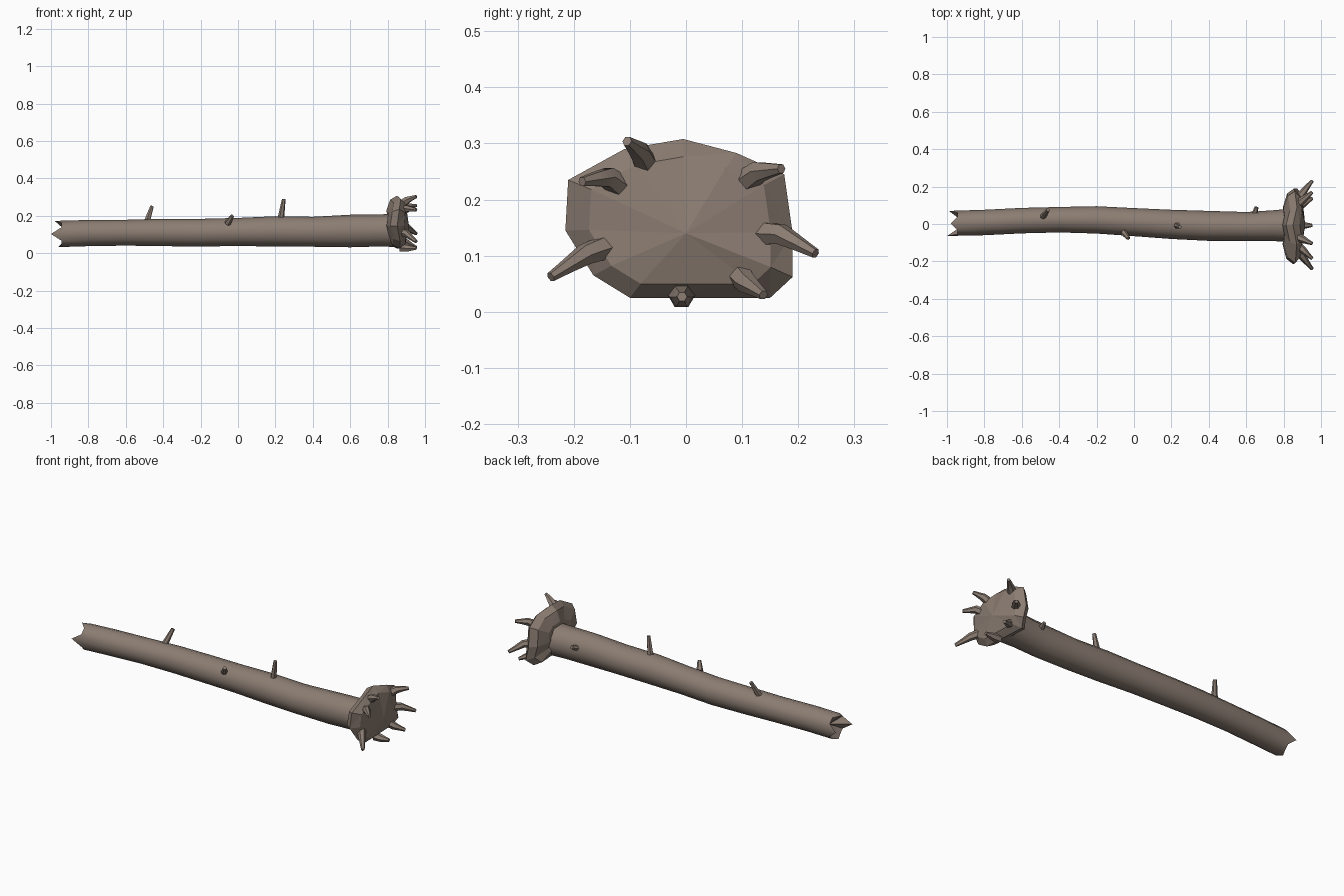
import bpy
import bmesh
from math import cos, sin, pi, radians
from mathutils import Vector

cube = bpy.data.objects.get("Cube")
if cube:
    bpy.data.objects.remove(cube)

# One bark colour for everything
bark = bpy.data.materials.new("grey brown bark")
bark.use_nodes = True
colour = (0.26, 0.205, 0.17, 1)
bark.diffuse_color = colour
bsdf = bark.node_tree.nodes["Principled BSDF"]
bsdf.inputs["Base Color"].default_value = colour
bsdf.inputs["Roughness"].default_value = 0.9


def finish(name, bm, smooth_angle=None):
    bmesh.ops.recalc_face_normals(bm, faces=bm.faces)
    mesh = bpy.data.meshes.new(name)
    bm.to_mesh(mesh)
    bm.free()
    mesh.materials.append(bark)
    obj = bpy.data.objects.new(name, mesh)
    bpy.context.collection.objects.link(obj)
    if smooth_angle:
        bpy.ops.object.select_all(action='DESELECT')
        obj.select_set(True)
        bpy.context.view_layer.objects.active = obj
        bpy.ops.object.shade_smooth_by_angle(angle=radians(smooth_angle))
    return obj


def bridge(bm, a, b):
    n = len(a)
    for i in range(n):
        j = (i + 1) % n
        bm.faces.new((a[i], a[j], b[j], b[i]))


def tube(name, path, radii, sides=6):
    """Tapered tube along a path, closed at both ends."""
    bm = bmesh.new()
    path = [Vector(p) for p in path]
    rings = []
    for i, (p, r) in enumerate(zip(path, radii)):
        tangent = path[min(i + 1, len(path) - 1)] - path[max(i - 1, 0)]
        turn = tangent.to_track_quat('Z', 'Y')
        rings.append([bm.verts.new(p + turn @ Vector((r * cos(t), r * sin(t), 0)))
                      for t in (2 * pi * k / sides for k in range(sides))])
    for a, b in zip(rings, rings[1:]):
        bridge(bm, a, b)
    bm.faces.new(rings[0])
    bm.faces.new(rings[-1])
    return finish(name, bm, 50)


# Trunk: x, then y and z of the centre, then radius in y and in z
sections = [
    (-0.93, 0.003, 0.103, 0.067, 0.070), (-0.8, 0.008, 0.108, 0.068, 0.070),
    (-0.6, 0.018, 0.110, 0.068, 0.069), (-0.4, 0.023, 0.111, 0.068, 0.073),
    (-0.2, 0.022, 0.110, 0.073, 0.074), (0.0, 0.010, 0.114, 0.075, 0.075),
    (0.2, -0.002, 0.117, 0.078, 0.081), (0.4, -0.010, 0.115, 0.080, 0.080),
    (0.6, -0.013, 0.119, 0.077, 0.087), (0.74, -0.009, 0.122, 0.082, 0.086),
    (0.86, -0.007, 0.122, 0.091, 0.088)]
SIDES = 12
bm = bmesh.new()
rings = []
for x, y, z, ry, rz in sections:
    rings.append([bm.verts.new((x, y + ry * cos(t), z + rz * sin(t)))
                  for t in (2 * pi * k / SIDES for k in range(SIDES))])
# Snapped end: every third vertex is drawn out into a splinter
for k, v in enumerate(rings[0]):
    v.co.x = (-0.99, -0.98, -1.0, -0.96)[k // 3] if k % 3 == 0 else -0.945
for a, b in zip(rings, rings[1:]):
    bridge(bm, a, b)
pit = bm.verts.new((-0.90, 0.003, 0.103))
for k in range(SIDES):
    bm.faces.new((rings[0][k], rings[0][(k + 1) % SIDES], pit))
bm.faces.new(rings[-1])
finish("trunk", bm, 50)

# Root plate: faceted lump of earth and wood, given as its outline in y and z
outline = [(-0.21, 0.235), (-0.11, 0.29), (-0.005, 0.308), (0.09, 0.283),
           (0.175, 0.245), (0.19, 0.14), (0.19, 0.062), (0.15, 0.025),
           (-0.10, 0.025), (-0.165, 0.065), (-0.215, 0.145)]
centre = Vector((-0.005, 0.15))
bm = bmesh.new()
rings = []
for x, scale, wobble in ((0.80, 0.5, 0.006), (0.825, 0.86, 0.012),
                         (0.862, 1.0, 0.012), (0.893, 0.8, 0.006)):
    ring = []
    for i, p in enumerate(outline):
        q = centre + (Vector(p) - centre) * scale
        ring.append(bm.verts.new((x + wobble * sin(2.4 * i), q.x, q.y)))
    rings.append(ring)
for a, b in zip(rings, rings[1:]):
    bridge(bm, a, b)
for ring, x in ((rings[0], 0.805), (rings[-1], 0.915)):
    hub = bm.verts.new((x, 0.0, 0.14))
    for i in range(len(ring)):
        bm.faces.new((ring[i], ring[(i + 1) % len(ring)], hub))
bmesh.ops.triangulate(bm, faces=bm.faces)
finish("root_plate", bm)

# Roots: base, bend and tip in y and z
roots = [
    ((-0.067, 0.253), (-0.083, 0.285), (-0.105, 0.304)),
    ((-0.105, 0.212), (-0.140, 0.240), (-0.185, 0.232)),
    ((-0.130, 0.120), (-0.180, 0.102), (-0.241, 0.062)),
    ((-0.008, 0.029), (-0.008, 0.026), (-0.007, 0.027)),
    ((0.090, 0.073), (0.107, 0.052), (0.138, 0.030)),
    ((0.125, 0.140), (0.170, 0.138), (0.231, 0.104)),
    ((0.095, 0.225), (0.130, 0.250), (0.170, 0.255))]
for n, (base, bend, tip) in enumerate(roots):
    near_tip = [(a + b) / 2 for a, b in zip(bend, tip)]
    tube(f"root_{n + 1}",
         [(0.865, *base), (0.905, *bend), (0.928, *near_tip), (0.953, *tip)],
         (0.024, 0.020, 0.014, 0.009))

# Broken twigs along the trunk
twigs = [((-0.49, 0.035, 0.16), (-0.46, 0.075, 0.25)),
         ((0.228, -0.008, 0.18), (0.245, -0.015, 0.29)),
         ((-0.055, -0.045, 0.16), (-0.03, -0.077, 0.20)),
         ((0.645, 0.05, 0.14), (0.655, 0.09, 0.155))]
for n, ends in enumerate(twigs):
    tube(f"twig_{n + 1}", ends, (0.018, 0.010))
